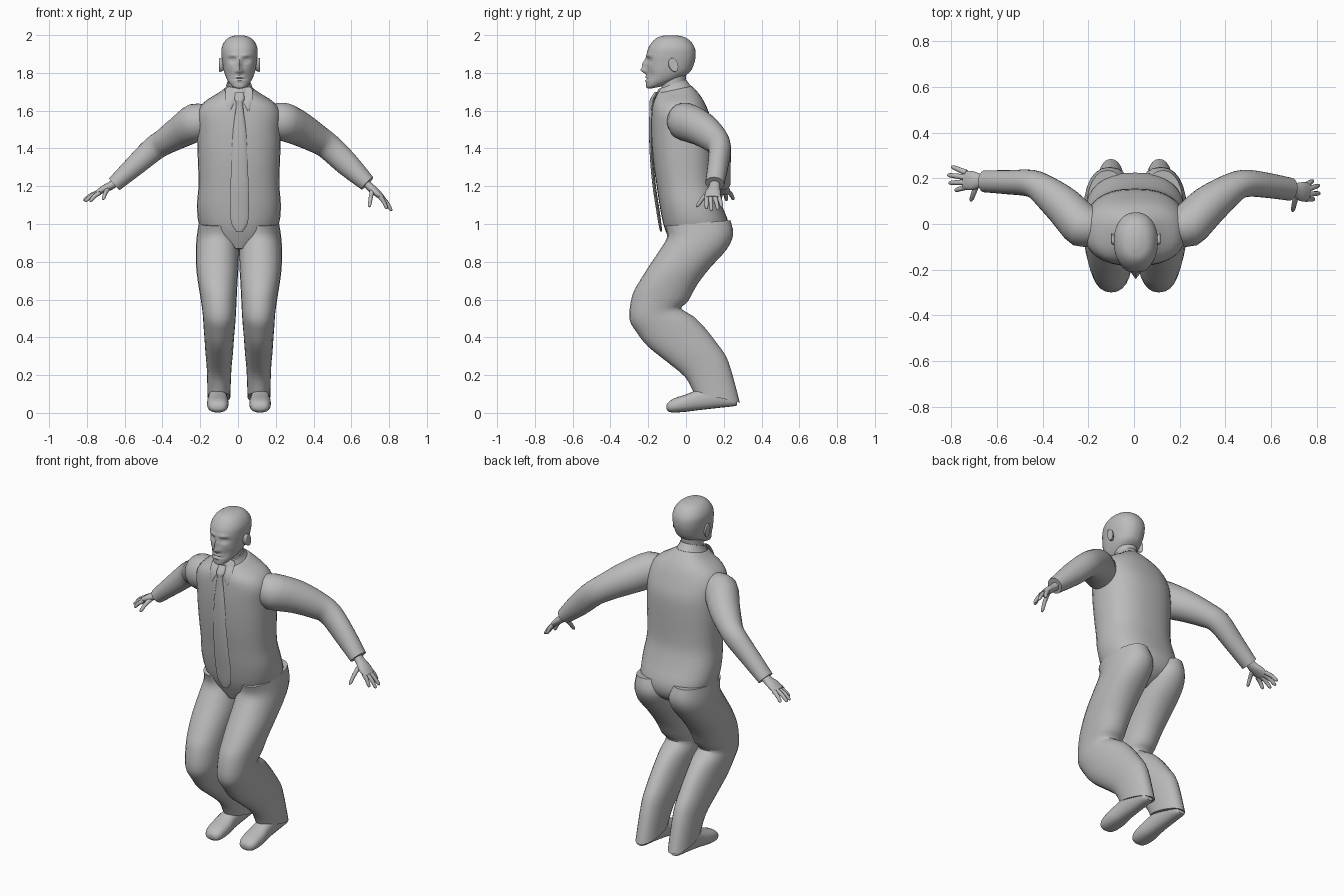
import bpy, math
from mathutils import Vector as V

CX = 0.005  # body centre line
grey = bpy.data.materials.new("plain grey")
grey.diffuse_color = (0.5, 0.5, 0.5, 1)


def spline(a, b, c, d, t):
    return 0.5 * (2*b + (c - a)*t + (2*a - 5*b + 4*c - d)*t*t + (3*b - a - 3*c + d)*t**3)


def loft(name, rings, n=24, steps=3, power=2.0, sculpt=None):
    """Skin rings of (centre, half-axis u, half-axis v), smoothed along the length."""
    fine = []
    for i in range(len(rings) - 1):
        ks = [rings[max(0, min(len(rings) - 1, i + j))] for j in (-1, 0, 1, 2)]
        for s in range(steps):
            fine.append([spline(*[k[m] for k in ks], s / steps) for m in range(3)])
    fine.append(rings[-1])
    verts = []
    for c, u, v in fine:
        for k in range(n):
            a = math.tau * k / n
            ca, sa = math.cos(a), math.sin(a)
            p = c + u * math.copysign(abs(ca)**(2/power), ca) + v * math.copysign(abs(sa)**(2/power), sa)
            verts.append(sculpt(p) if sculpt else p)
    faces = [(r*n + k, r*n + (k+1) % n, (r+1)*n + (k+1) % n, (r+1)*n + k)
             for r in range(len(fine) - 1) for k in range(n)]
    faces += [tuple(range(n))[::-1], tuple(range((len(fine)-1)*n, len(fine)*n))]
    me = bpy.data.meshes.new(name)
    me.from_pydata(verts, [], faces)
    me.materials.append(grey)
    ob = bpy.data.objects.new(name, me)
    bpy.context.collection.objects.link(ob)
    bpy.ops.object.select_all(action='DESELECT')
    ob.select_set(True)
    bpy.context.view_layer.objects.active = ob
    bpy.ops.object.mode_set(mode='EDIT')
    bpy.ops.mesh.select_all(action='SELECT')
    bpy.ops.mesh.normals_make_consistent(inside=False)
    bpy.ops.object.mode_set(mode='OBJECT')
    bpy.ops.object.shade_smooth_by_angle(angle=math.radians(50))
    return ob


def slab(yf, zf, yb, zb, hw, x=CX):
    """Ring from its front point, back point and half width."""
    f, b = V((x, yf, zf)), V((x, yb, zb))
    return (f + b) / 2, V((hw, 0, 0)), (b - f) / 2


def tube(stations):
    """Rings square to a path of (x, y, z, half width, half height)."""
    pts = [V(s[:3]) for s in stations]
    out = []
    for i, s in enumerate(stations):
        d = (pts[min(i + 1, len(pts) - 1)] - pts[max(i - 1, 0)]).normalized()
        side = d.cross(V((0, 0, 1))).normalized()
        out.append((pts[i], side * s[3], side.cross(d) * s[4]))
    return out


# jacket body
loft("jacket", [slab(f, zf, b, zb, w) for f, zf, b, zb, w in [
    (-.07, .87, .10, .86, .05), (-.095, .93, .20, .92, .17), (-.12, 1.0, .225, 1.0, .212),
    (-.14, 1.1, .19, 1.1, .222), (-.155, 1.2, .16, 1.2, .214), (-.17, 1.3, .155, 1.3, .216),
    (-.18, 1.4, .155, 1.4, .22), (-.185, 1.5, .15, 1.5, .222), (-.183, 1.58, .125, 1.58, .222),
    (-.178, 1.63, .095, 1.65, .19), (-.165, 1.67, .06, 1.70, .12), (-.155, 1.69, .03, 1.73, .08)]],
    n=32, power=2.4)

# shirt collar and neck
loft("collar", [slab(-.172, 1.65, .045, 1.71, .095), slab(-.158, 1.69, .015, 1.745, .073),
                slab(-.145, 1.715, 0, 1.765, .066)])
loft("neck", [slab(-.13, 1.68, -.01, 1.70, .058), slab(-.13, 1.75, -.0, 1.78, .06),
              slab(-.12, 1.8, 0, 1.82, .06)])
for s in (-1, 1):
    loft("collar_flap", [(V((CX + s*.05, -.135, 1.715)), V((.02, 0, 0)), V((0, .006, .012))),
                         (V((CX + s*.045, -.168, 1.66)), V((.026, 0, 0)), V((0, .006, .004))),
                         (V((CX + s*.05, -.182, 1.60)), V((.004, 0, 0)), V((0, .004, .002)))], n=8)

# necktie hanging down the front
loft("tie", [(V((CX + .003, y, z)), V((w, 0, 0)), V((0, t, 0))) for y, z, w, t in [
    (-.155, 1.70, .022, .01), (-.176, 1.66, .026, .014), (-.18, 1.63, .018, .012),
    (-.186, 1.5, .034, .01), (-.182, 1.35, .042, .009), (-.168, 1.2, .048, .009),
    (-.15, 1.08, .05, .009), (-.138, 1.0, .042, .008), (-.132, .96, .016, .005)]], n=12)


# head with brow, eye sockets, nose, lips and chin pushed in or out
def face(p):
    x = p.x - .008
    if p.y < -.1:
        def bump(h, bx, bz, sx, sz):
            return h * math.exp(-((abs(x) - bx) / sx)**2 - ((p.z - bz) / sz)**2)
        d = (bump(.016, .037, 1.868, .02, .014) - bump(.007, .037, 1.867, .012, .007)
             - bump(.007, .035, 1.893, .025, .009) - bump(.022, 0, 1.845, .010, .026)
             - bump(.026, 0, 1.813, .014, .015) - bump(.008, .015, 1.806, .007, .008)
             - bump(.008, 0, 1.777, .024, .006) + bump(.006, 0, 1.768, .028, .004)
             - bump(.007, 0, 1.759, .02, .006) + bump(.006, .05, 1.79, .02, .025))
        p.y += d
    return p


loft("head", [slab(f, zf, b, zb, w, .008) for f, zf, b, zb, w in [
    (-.19, 1.716, -.12, 1.73, .022), (-.209, 1.722, -.09, 1.745, .042), (-.212, 1.745, -.04, 1.765, .06),
    (-.209, 1.775, -.005, 1.785, .073), (-.21, 1.81, .025, 1.81, .083), (-.21, 1.85, .043, 1.85, .09),
    (-.209, 1.89, .051, 1.89, .095), (-.2, 1.93, .047, 1.93, .095), (-.178, 1.965, .026, 1.965, .08),
    (-.15, 1.988, -.005, 1.988, .055), (-.11, 1.999, -.05, 1.999, .02)]],
    n=64, steps=6, power=2.2, sculpt=face)
for s in (-1, 1):
    loft("ear", [(V((.008 + s*x, y, 1.842)), V((0, w, w*.3)), V((0, -.01*w/.02, h))) for x, y, w, h in [
        (.08, -.08, .014, .026), (.095, -.07, .02, .034), (.107, -.064, .021, .036), (.108, -.064, .012, .024)]], n=16)

# trouser legs and shoes
LEG = [(-.11, .99, .235, 1.02, .03, .212), (-.10, .93, .25, .945, .0, .223), (-.14, .86, .215, .865, .0, .228),
       (-.20, .77, .125, .765, .003, .226), (-.25, .69, .06, .68, .008, .216), (-.285, .62, .01, .59, .012, .203),
       (-.30, .50, -.025, .553, .016, .192), (-.26, .425, .04, .51, .02, .188), (-.20, .35, .10, .45, .026, .183),
       (-.10, .27, .17, .36, .032, .177), (-.005, .19, .225, .27, .04, .17), (.04, .11, .285, .055, .046, .166)]
SHOE = [(-.102, .018, .045, .025), (-.09, .006, .06, .043), (-.06, .002, .078, .054), (0, .006, .098, .057),
        (.07, .015, .125, .05), (.17, .026, .15, .046), (.25, .035, .10, .036), (.27, .04, .07, .02)]
for s, side in ((-1, "right"), (1, "left")):
    loft(side + "_trouser_leg", [slab(yf, zf, yb, zb, (xo - xi) / 2, CX + s*(xi + xo) / 2)
                                 for yf, zf, yb, zb, xi, xo in LEG], power=2.2)
    loft(side + "_shoe", [(V((CX + s*.112, y, (a + b) / 2)), V((w, 0, 0)), V((0, 0, (b - a) / 2)))
                          for y, a, b, w in SHOE], n=20, power=2.4)

# sleeves: x, y, z, half width, half height
SLEEVE = {
    "left": [(.14, -.02, 1.56, .07, .07), (.23, -.01, 1.545, .095, .10), (.325, .08, 1.505, .088, .092),
             (.42, .15, 1.45, .07, .077), (.485, .178, 1.405, .06, .07), (.58, .17, 1.315, .055, .064),
             (.685, .152, 1.215, .05, .045)],
    "right": [(-.13, -.02, 1.56, .07, .07), (-.22, -.01, 1.54, .095, .10), (-.31, .08, 1.485, .085, .085),
              (-.39, .145, 1.435, .07, .07), (-.45, .178, 1.395, .06, .066), (-.55, .183, 1.305, .053, .055),
              (-.655, .187, 1.21, .048, .042)]}
# hands: palm path, then knuckle and tip of each finger, thumb last
PALM = {
    "left": [(.66, .155, 1.235, .026, .022), (.70, .15, 1.195, .03, .022), (.735, .142, 1.165, .042, .02),
             (.765, .14, 1.138, .04, .014)],
    "right": [(-.63, .19, 1.235, .026, .022), (-.67, .19, 1.205, .03, .022), (-.71, .19, 1.185, .042, .02),
              (-.745, .193, 1.165, .04, .014)]}
FINGERS = {
    "left": [((.755, .172, 1.145), (.785, .19, 1.09)), ((.76, .152, 1.142), (.812, .17, 1.075)),
             ((.76, .13, 1.14), (.815, .135, 1.07)), ((.752, .11, 1.145), (.79, .108, 1.08)),
             ((.71, .125, 1.175), (.695, .055, 1.09))],
    "right": [((-.735, .225, 1.17), (-.80, .252, 1.13)), ((-.74, .205, 1.168), (-.818, .215, 1.125)),
              ((-.74, .183, 1.165), (-.812, .18, 1.12)), ((-.732, .163, 1.165), (-.785, .147, 1.12)),
              ((-.69, .17, 1.185), (-.715, .10, 1.13))]}
for side in ("right", "left"):
    loft(side + "_sleeve", tube(SLEEVE[side]))
    loft(side + "_palm", tube(PALM[side]), n=16)
    for i, (a, b) in enumerate(FINGERS[side]):
        a, b = V(a), V(b)
        mid = a.lerp(b, .5) + V((0, 0, .006))  # slight knuckle bend
        loft(f"{side}_finger_{i + 1}", tube([(*a, .013, .013), (*mid, .011, .011),
                                             (*a.lerp(b, .88), .009, .009), (*b, .003, .003)]), n=10)
